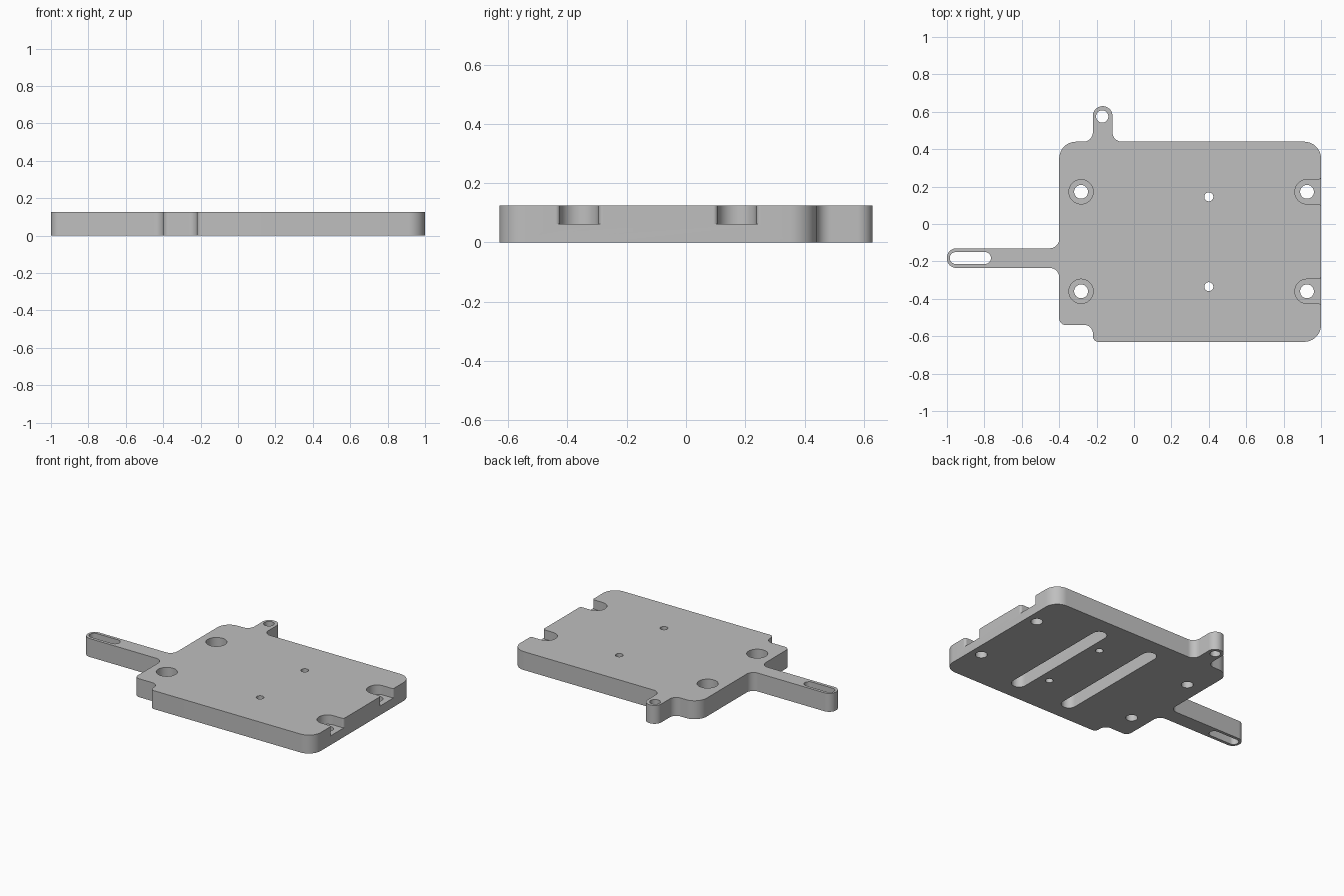
import bpy, bmesh, math
from mathutils import Vector

cube = bpy.data.objects.get("Cube")
if cube:
    bpy.data.objects.remove(cube, do_unlink=True)

H = 0.125          # plate thickness
BORE_Z = 0.062     # floor of the counterbores

metal = bpy.data.materials.new("plain grey")
metal.use_nodes = True
GREY = (0.52, 0.52, 0.52, 1)
metal.diffuse_color = GREY
metal.node_tree.nodes["Principled BSDF"].inputs["Base Color"].default_value = GREY


def rounded(corners, steps=10):
    """Outline of right-angled corners (x, y, radius) with arcs, convex or concave."""
    pts = []
    for i, (x, y, r) in enumerate(corners):
        p = Vector((x, y))
        if r == 0:
            pts.append(p)
            continue
        u = (Vector(corners[i - 1][:2]) - p).normalized()
        v = (Vector(corners[(i + 1) % len(corners)][:2]) - p).normalized()
        c = p + (u + v) * r
        for k in range(steps + 1):
            a = math.pi / 2 * k / steps
            pts.append(c - v * r * math.cos(a) - u * r * math.sin(a))
    return pts


def box(x0, x1, y0, y1, r):
    return rounded([(x0, y0, r), (x1, y0, r), (x1, y1, r), (x0, y1, r)])


def circle(x, y, r, n=40):
    return [Vector((x + r * math.cos(2 * math.pi * k / n),
                    y + r * math.sin(2 * math.pi * k / n))) for k in range(n)]


def prism(name, outline, z0, z1):
    bm = bmesh.new()
    face = bm.faces.new([bm.verts.new((p.x, p.y, z0)) for p in outline])
    top = bmesh.ops.extrude_face_region(bm, geom=[face])["geom"]
    bmesh.ops.translate(bm, vec=(0, 0, z1 - z0),
                        verts=[g for g in top if isinstance(g, bmesh.types.BMVert)])
    bmesh.ops.recalc_face_normals(bm, faces=bm.faces)
    mesh = bpy.data.meshes.new(name)
    bm.to_mesh(mesh)
    bm.free()
    mesh.materials.append(metal)
    ob = bpy.data.objects.new(name, mesh)
    bpy.context.collection.objects.link(ob)
    return ob


# Plate outline with the rear ear, the long side arm and the stepped corner
plate = prism("mounting_plate", rounded([
    (-0.22, -0.63, 0.03), (1, -0.63, 0.09), (1, 0.44, 0.09),
    (-0.115, 0.44, 0.05), (-0.115, 0.63, 0.052), (-0.22, 0.63, 0.052), (-0.22, 0.44, 0.05),
    (-0.4, 0.44, 0.09), (-0.4, -0.13, 0.05),
    (-1, -0.13, 0.05), (-1, -0.235, 0.05), (-0.4, -0.235, 0.05),
    (-0.4, -0.54, 0.035), (-0.22, -0.54, 0.045)]), 0, H)

# Cuts: (outline, bottom, top)
LOW, HIGH = -0.05, H + 0.05
cuts = [
    (circle(-0.17, 0.575, 0.033), LOW, HIGH),                    # ear hole
    (box(-0.985, -0.765, -0.214, -0.15, 0.0318), LOW, HIGH),     # arm slot
    (circle(0.4, 0.145, 0.024), LOW, HIGH),                      # small holes
    (circle(0.4, -0.335, 0.024), LOW, HIGH),
]
for y in (0.172, -0.36):
    w = 0.065
    # closed counterbores on one side, open-mouthed ones on the other
    cuts.append((circle(-0.283, y, w), BORE_Z, HIGH))
    cuts.append((rounded([
        (0.925 - w, y - w, w - 0.0005), (1, y - w, 0.015), (1, y - w - 0.016, 0),
        (1.05, y - w - 0.016, 0), (1.05, y + w + 0.016, 0),
        (1, y + w + 0.016, 0), (1, y + w, 0.015), (0.925 - w, y + w, w - 0.0005)]),
        BORE_Z, HIGH))
    # screw holes through both
    for x in (-0.283, 0.925):
        cuts.append((circle(x, y, 0.037), LOW, HIGH))
for x in (0.122, 0.522):                                         # underside grooves
    cuts.append((box(x - 0.048, x + 0.048, -0.525, 0.335, 0.0478), LOW, 0.09))

bpy.context.view_layer.objects.active = plate
for outline, z0, z1 in cuts:
    cutter = prism("cutter", outline, z0, z1)
    cutter.hide_render = True
    mod = plate.modifiers.new("cut", "BOOLEAN")
    mod.operation = "DIFFERENCE"
    mod.solver = "EXACT"
    mod.object = cutter
    bpy.ops.object.modifier_apply(modifier=mod.name)
    bpy.data.objects.remove(cutter, do_unlink=True)

# Smooth curved walls, sharp rims
bpy.ops.object.select_all(action="DESELECT")
plate.select_set(True)
bpy.ops.object.shade_smooth_by_angle(angle=math.radians(30))
